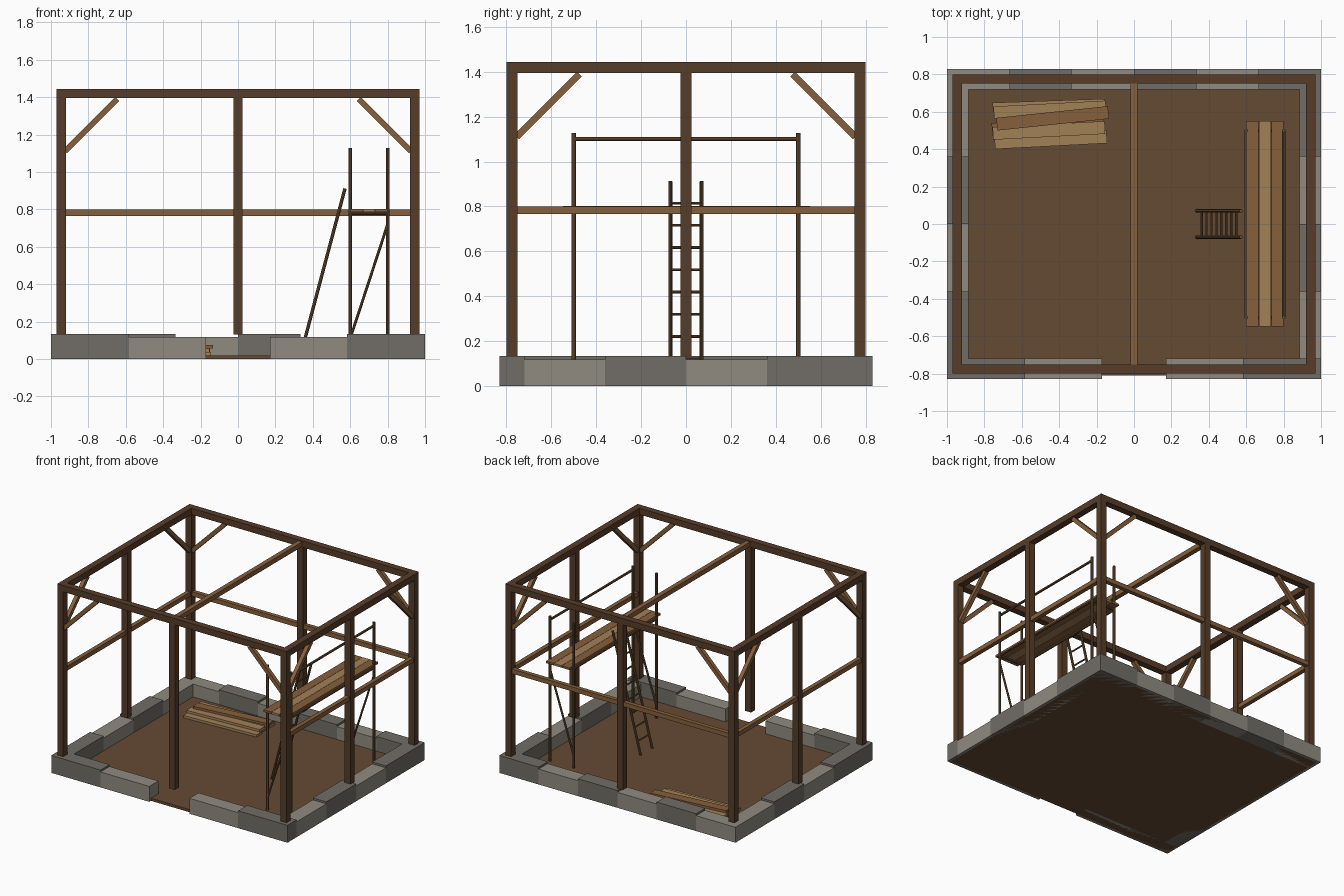
import bpy
from math import radians
from mathutils import Vector, Matrix

if "Cube" in bpy.data.objects:
    bpy.data.objects.remove(bpy.data.objects["Cube"])


def material(name, rgb):
    m = bpy.data.materials.new(name)
    m.diffuse_color = (*rgb, 1)
    m.use_nodes = True
    m.node_tree.nodes["Principled BSDF"].inputs["Base Color"].default_value = m.diffuse_color
    return m


STONE_D = material("dark_stone", (0.165, 0.155, 0.135))
STONE_L = material("light_stone", (0.28, 0.26, 0.22))
EARTH = material("earth", (0.13, 0.068, 0.034))
TIMBER = material("dark_timber", (0.095, 0.046, 0.022))
RAIL = material("rail_timber", (0.24, 0.115, 0.045))
PLANK = material("plank_timber", (0.36, 0.22, 0.095))
POLE = material("pole_timber", (0.15, 0.08, 0.035))


def finish(ob, name, mat):
    ob.name = ob.data.name = name
    ob.data.materials.append(mat)
    return ob


def box(name, lo, hi, mat, turn=0):
    lo, hi = Vector(lo), Vector(hi)
    bpy.ops.mesh.primitive_cube_add(size=1, location=(lo + hi) / 2)
    ob = bpy.context.object
    ob.data.transform(Matrix.Diagonal((*(hi - lo), 1)))
    ob.rotation_euler.z = radians(turn)
    return finish(ob, name, mat)


def strut(name, a, b, size, mat, round_pole=False):
    a, b = Vector(a), Vector(b)
    d = b - a
    if round_pole:
        bpy.ops.mesh.primitive_cylinder_add(vertices=8, radius=size / 2, depth=d.length)
    else:
        bpy.ops.mesh.primitive_cube_add(size=1)
        bpy.context.object.data.transform(Matrix.Diagonal((size, size, d.length, 1)))
    ob = bpy.context.object
    ob.location = (a + b) / 2
    ob.rotation_euler = d.to_track_quat('Z', 'Y').to_euler()
    return finish(ob, name, mat)


# Earth floor
box("earth_floor", (-0.98, -0.81, 0), (0.98, 0.81, 0.02), EARTH)


# Stone footing, courses alternate in height and tone
def stone(name, x0, y0, x1, y1, tall):
    box(name, (x0, y0, 0), (x1, y1, 0.133 if tall else 0.118), STONE_D if tall else STONE_L)


for s in (-1, 1):
    for a, b, tall in ((0.17, 0.583, False), (0.583, 1, True)):
        x0, x1 = sorted((s * a, s * b))
        stone("front_stone", x0, -0.83, x1, -0.72, tall)
for i in range(6):
    x = -1 + i / 3
    stone("back_stone", x, 0.72, x + 1 / 3, 0.83, i % 2 == 1)
for i in range(4):
    y = -0.72 + i * 0.36
    stone("right_stone", 0.885, y, 1, y + 0.36, i % 2 == 1)
    stone("left_stone", -1, y, -0.885, y + 0.36, i % 2 == 0)

# Posts: four corners and the middle of each side
PX, PY, H = 0.945, 0.775, 0.025
for x in (-PX, 0, PX):
    for y in (-PY, 0, PY):
        if x or y:
            box("post", (x - H, y - H, 0.132), (x + H, y + H, 1.395), TIMBER)

# Top plates and centre tie beam
for s in (-1, 1):
    box("long_plate", (-PX - H, s * PY - H, 1.395), (PX + H, s * PY + H, 1.443), TIMBER)
    box("side_plate", (s * PX - H, -PY + H, 1.395), (s * PX + H, PY - H, 1.443), TIMBER)
box("tie_beam", (-0.018, -PY + H, 1.4), (0.018, PY - H, 1.436), RAIL)

# Mid-height rails on the back and both sides
for s in (-1, 1):
    box("side_rail", (s * PX - 0.016, -0.75, 0.766), (s * PX + 0.016, 0.75, 0.8), RAIL)
box("back_rail", (-0.92, PY - 0.016, 0.766), (0.92, PY + 0.016, 0.8), RAIL)

# Diagonal corner braces
for sx in (-1, 1):
    for sy in (-1, 1):
        strut("long_brace", (sx * 0.925, sy * PY, 1.11), (sx * 0.645, sy * PY, 1.39), 0.03, RAIL)
        strut("side_brace", (sx * PX, sy * 0.755, 1.11), (sx * PX, sy * 0.475, 1.39), 0.03, RAIL)

# Scaffold: poles, ledgers, end braces, guard rail and deck
for y in (-0.5, 0.5):
    for x in (0.6, 0.8):
        strut("scaffold_pole", (x, y, 0.02), (x, y, 1.128), 0.02, POLE, True)
    strut("scaffold_crossbar", (0.6, y, 0.778), (0.8, y, 0.778), 0.018, POLE, True)
    strut("scaffold_brace", (0.6, y, 0.11), (0.8, y, 0.72), 0.015, POLE, True)
for x in (0.6, 0.8):
    strut("scaffold_ledger", (x, -0.5, 0.778), (x, 0.5, 0.778), 0.018, POLE, True)
strut("guard_rail", (0.8, -0.5, 1.1), (0.8, 0.5, 1.1), 0.018, POLE, True)
for i in range(3):
    x = 0.6 + i * 0.067
    box("deck_plank", (x, -0.548, 0.787), (x + 0.065, 0.552, 0.803), PLANK if i == 1 else RAIL)

# Ladder leaning on the scaffold
foot, top = Vector((0.335, 0, 0.022)), Vector((0.572, 0, 0.912))
for y in (-0.07, 0.07):
    strut("ladder_rail", foot + Vector((0, y, 0)), top + Vector((0, y, 0)), 0.018, POLE, True)
for i in range(8):
    p = foot.lerp(top, (0.1 + i * 0.099) / 0.89)
    strut("ladder_rung", p - Vector((0, 0.07, 0)), p + Vector((0, 0.07, 0)), 0.012, POLE, True)

# Loose plank pile: centre x, centre y, base z, turn
pile = ((-0.455, 0.625, 0.02, 2), (-0.46, 0.522, 0.02, 3), (-0.445, 0.45, 0.02, 3),
        (-0.45, 0.61, 0.038, 3), (-0.455, 0.5, 0.038, 3), (-0.435, 0.565, 0.056, 6))
for i, (x, y, z, turn) in enumerate(pile):
    box("loose_plank", (x - 0.3, y - 0.034, z), (x + 0.3, y + 0.034, z + 0.018),
        PLANK if i % 2 == 0 or i == 3 else RAIL, turn)
